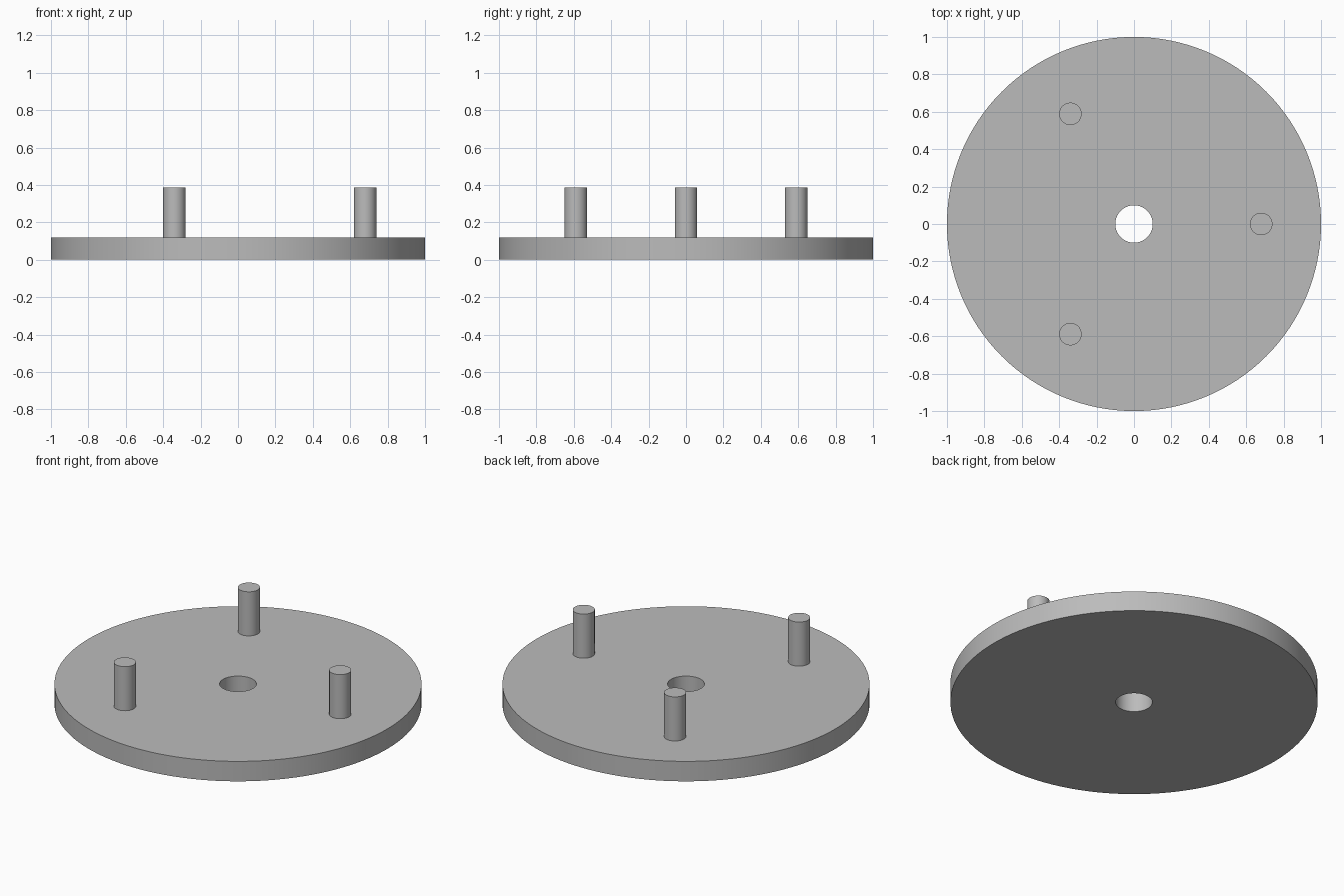
import bpy
import bmesh
from math import cos, sin, tau, radians

DISC_TOP = 0.12
PEG_TOP = 0.385
HOLE_RADIUS = 0.1
PEG_RADIUS = 0.06
PEG_CIRCLE = 0.68

cube = bpy.data.objects.get("Cube")
if cube:
    bpy.data.objects.remove(cube, do_unlink=True)

grey = bpy.data.materials.new("plain grey")
grey.use_nodes = True
colour = (0.5, 0.5, 0.5, 1)
grey.diffuse_color = colour
grey.node_tree.nodes["Principled BSDF"].inputs["Base Color"].default_value = colour


def finish(obj):
    obj.data.materials.append(grey)
    bpy.ops.object.select_all(action="DESELECT")
    obj.select_set(True)
    bpy.context.view_layer.objects.active = obj
    bpy.ops.object.shade_smooth_by_angle(angle=radians(30))


def lathe(name, profile, steps):
    """Revolve a closed (radius, height) outline around z."""
    bm = bmesh.new()
    rings = [[bm.verts.new((r * cos(tau * i / steps), r * sin(tau * i / steps), z))
              for r, z in profile] for i in range(steps)]
    count = len(profile)
    for i in range(steps):
        a, b = rings[i], rings[(i + 1) % steps]
        for j in range(count):
            k = (j + 1) % count
            bm.faces.new((a[j], b[j], b[k], a[k]))
    bmesh.ops.recalc_face_normals(bm, faces=bm.faces)
    mesh = bpy.data.meshes.new(name)
    bm.to_mesh(mesh)
    bm.free()
    obj = bpy.data.objects.new(name, mesh)
    bpy.context.collection.objects.link(obj)
    return obj


# Round base plate with a centre hole
finish(lathe("base_disc", [(HOLE_RADIUS, 0), (1, 0), (1, DISC_TOP), (HOLE_RADIUS, DISC_TOP)], 128))

# Three upright pegs, evenly spaced
for i in range(3):
    angle = tau * i / 3
    bpy.ops.mesh.primitive_cylinder_add(
        vertices=48, radius=PEG_RADIUS, depth=PEG_TOP - DISC_TOP,
        location=(PEG_CIRCLE * cos(angle), PEG_CIRCLE * sin(angle), (PEG_TOP + DISC_TOP) / 2))
    peg = bpy.context.object
    peg.name = f"peg_{i + 1}"
    finish(peg)
